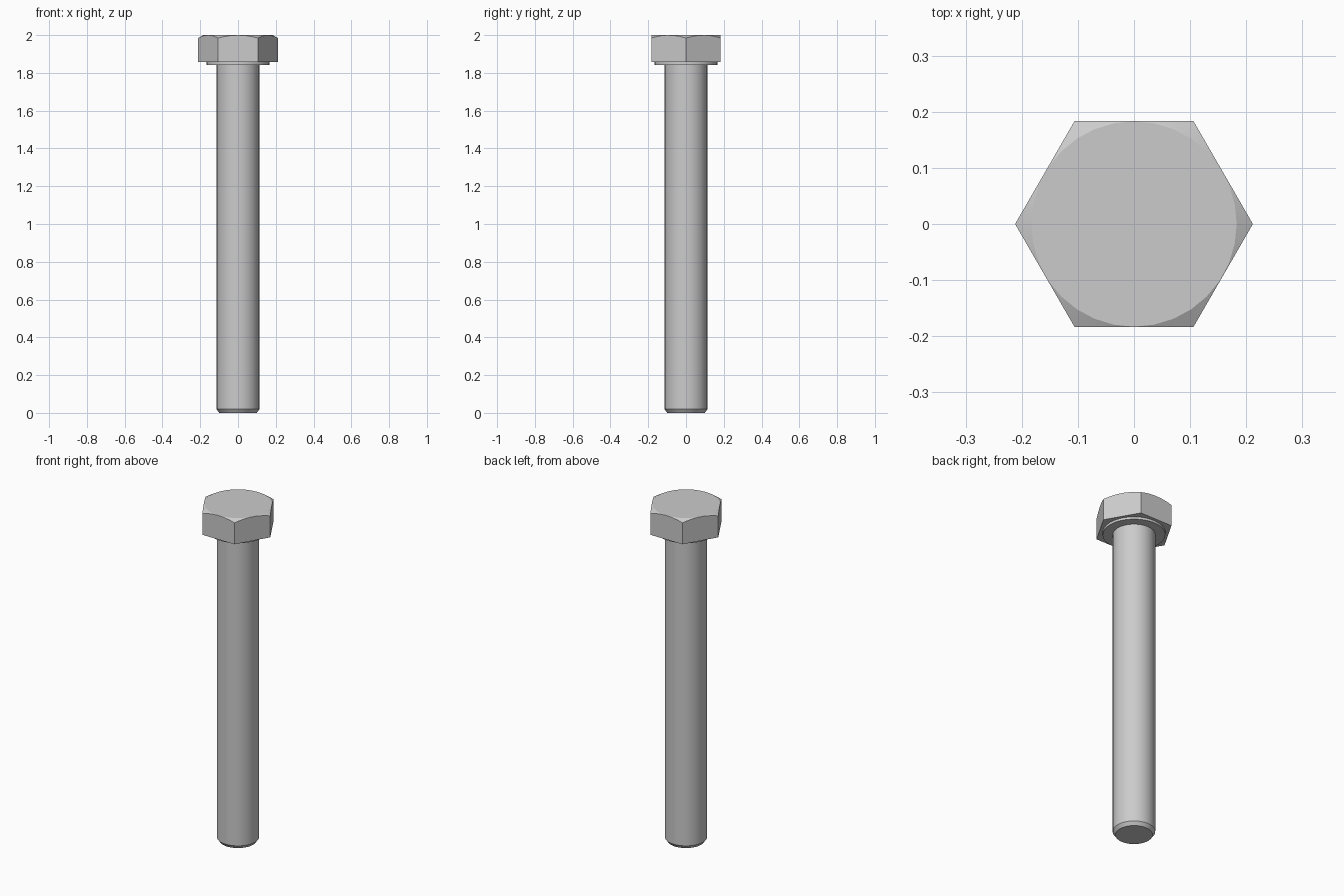
import bpy, bmesh, math
from mathutils import Vector

if "Cube" in bpy.data.objects:
    bpy.data.objects.remove(bpy.data.objects["Cube"])

SEGS = 32
APOTHEM = 0.1835


def revolve(profile, segs=SEGS):
    """Closed solid from (radius, z) points, capped at both ends."""
    bm = bmesh.new()
    rings = [[bm.verts.new((r * math.cos(2 * math.pi * i / segs),
                            r * math.sin(2 * math.pi * i / segs), z))
              for i in range(segs)] for r, z in profile]
    for a, b in zip(rings, rings[1:]):
        for i in range(segs):
            j = (i + 1) % segs
            bm.faces.new((a[i], a[j], b[j], b[i]))
    bm.faces.new(rings[0][::-1])
    bm.faces.new(rings[-1])
    return bm


def finish(bm, name):
    bmesh.ops.recalc_face_normals(bm, faces=bm.faces[:])
    mesh = bpy.data.meshes.new(name)
    bm.to_mesh(mesh)
    bm.free()
    obj = bpy.data.objects.new(name, mesh)
    bpy.context.collection.objects.link(obj)
    bpy.ops.object.select_all(action='DESELECT')
    obj.select_set(True)
    bpy.context.view_layer.objects.active = obj
    bpy.ops.object.shade_smooth_by_angle(angle=math.radians(20))
    return obj


# Hex head: a chamfered disc trimmed by six flats
slope = math.tan(math.radians(28))
head = revolve([(0.24, 1.857), (0.24, 2 - (0.24 - 0.183) * slope), (0.183, 2.0)])
for k in range(6):
    a = math.radians(30 + 60 * k)
    n = Vector((math.cos(a), math.sin(a), 0))
    cut = bmesh.ops.bisect_plane(head, geom=head.verts[:] + head.edges[:] + head.faces[:],
                                 plane_co=n * APOTHEM, plane_no=n, clear_outer=True)
    rim = [e for e in cut['geom_cut'] if isinstance(e, bmesh.types.BMEdge)]
    bmesh.ops.edgenet_fill(head, edges=rim)
finish(head, "hex_head")

# Bearing face under the head
finish(revolve([(0.167, 1.843), (0.167, 1.857)]), "washer_face")

# Shank with chamfered tip
finish(revolve([(0.099, 0.0), (0.1135, 0.02), (0.1135, 1.843)]), "shank")
